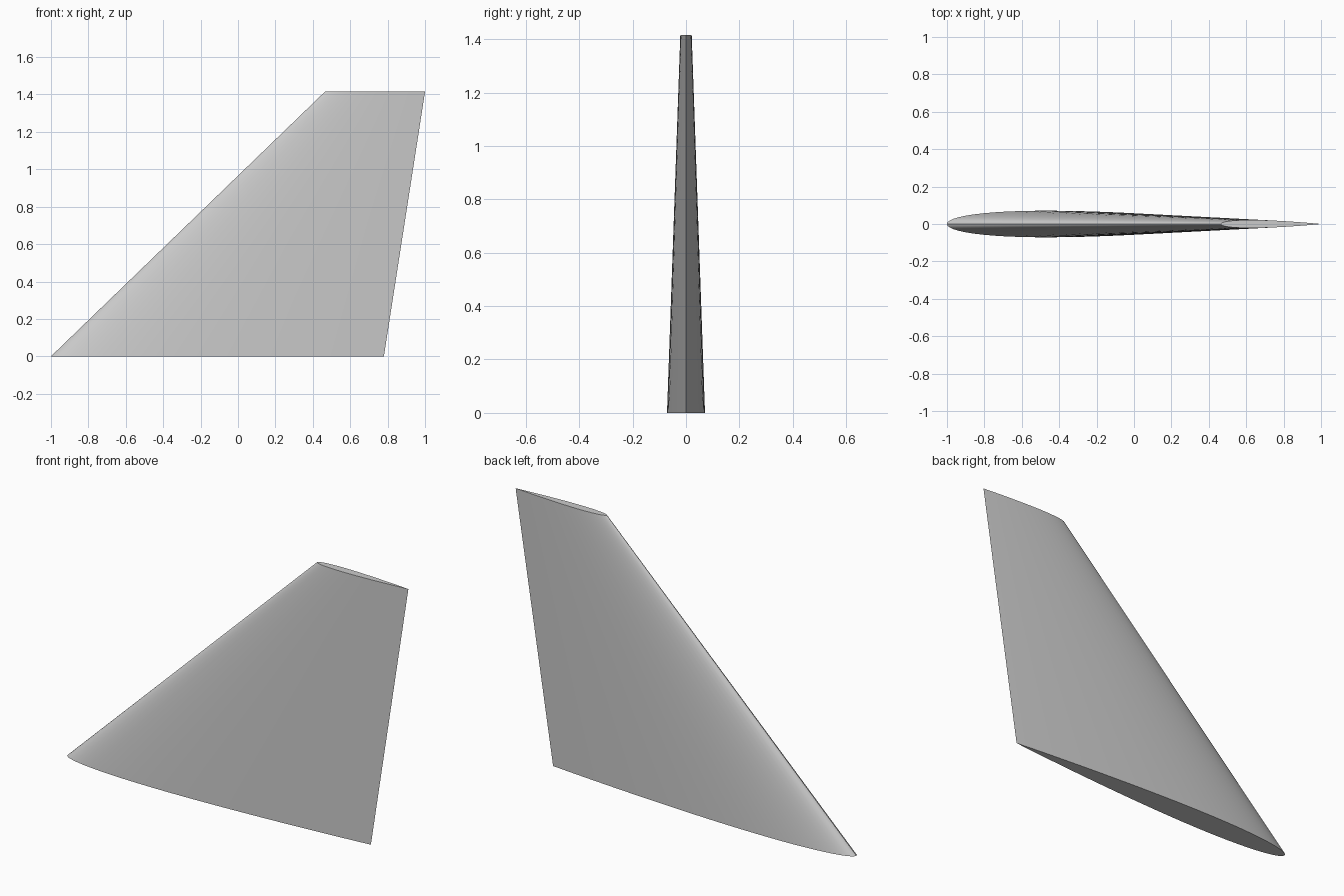
import bpy, bmesh, math

if "Cube" in bpy.data.objects:
    bpy.data.objects.remove(bpy.data.objects["Cube"])

SEG = 32           # chordwise steps per side
THICKNESS = 0.08   # thickness to chord ratio


def half_thickness(t):
    """Symmetric aerofoil with a closed trailing edge."""
    return 5 * THICKNESS * (0.2969 * math.sqrt(t) - 0.1260 * t - 0.3516 * t**2
                            + 0.2843 * t**3 - 0.1036 * t**4)


def section(bm, lead, trail, z):
    """Ring of vertices from the trailing edge, round the nose and back."""
    ring = []
    for i in range(2 * SEG):
        a = math.pi * i / SEG
        t = 0.5 * (1 + math.cos(a))
        side = 1 if i < SEG else -1
        y = 0 if i in (0, SEG) else side * half_thickness(t)
        chord = trail - lead
        ring.append(bm.verts.new((lead + t * chord, y * chord, z)))
    return ring


# Swept, tapered fin lofted from root to tip
bm = bmesh.new()
root = section(bm, -1.0, 0.78, 0.0)
tip = section(bm, 0.465, 1.0, 1.415)
n = len(root)
for i in range(n):
    j = (i + 1) % n
    bm.faces.new((root[i], root[j], tip[j], tip[i]))
bm.faces.new(root)
bm.faces.new(tip)
bmesh.ops.recalc_face_normals(bm, faces=bm.faces)

mesh = bpy.data.meshes.new("tail_fin")
bm.to_mesh(mesh)
bm.free()
fin = bpy.data.objects.new("tail_fin", mesh)
bpy.context.collection.objects.link(fin)

# Plain grey finish
grey = bpy.data.materials.new("light_grey")
grey.diffuse_color = (0.6, 0.6, 0.6, 1)
grey.use_nodes = True
grey.node_tree.nodes["Principled BSDF"].inputs["Base Color"].default_value = grey.diffuse_color
mesh.materials.append(grey)

# Smooth skin with crisp tip, root and trailing edge
bpy.context.view_layer.objects.active = fin
fin.select_set(True)
bpy.ops.object.shade_smooth_by_angle(angle=math.radians(30))
